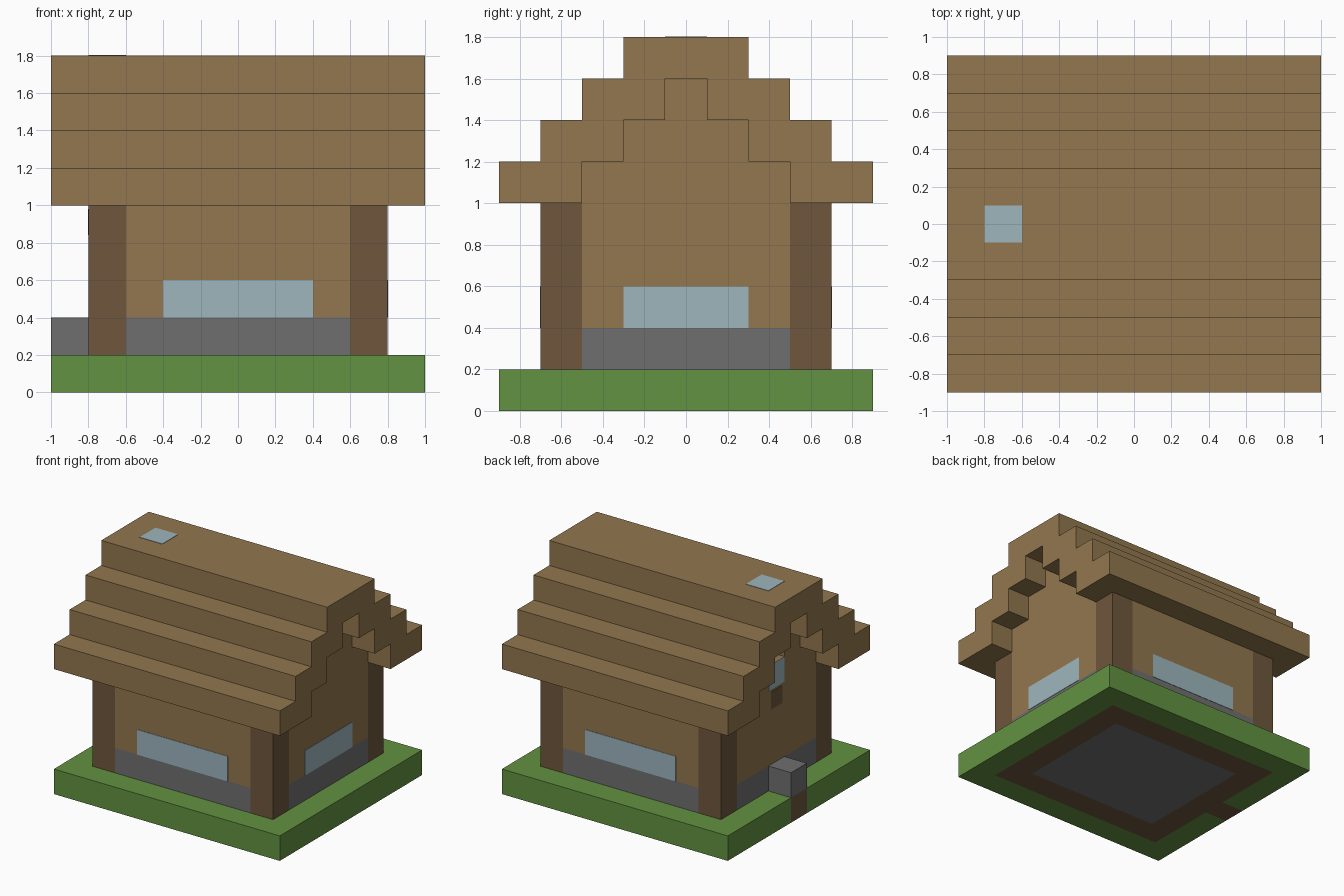
import bpy
import bmesh

cube = bpy.data.objects.get("Cube")
if cube:
    bpy.data.objects.remove(cube, do_unlink=True)


def make_material(name, rgb):
    color = [(c / 255 / 12.92) if c < 11 else ((c / 255 + 0.055) / 1.055) ** 2.4 for c in rgb] + [1]
    mat = bpy.data.materials.new(name)
    mat.use_nodes = True
    mat.diffuse_color = color
    bsdf = next(n for n in mat.node_tree.nodes if n.type == "BSDF_PRINCIPLED")
    bsdf.inputs["Base Color"].default_value = color
    bsdf.inputs["Roughness"].default_value = 0.9
    return mat


PLANK = make_material("plank_brown", (146, 119, 78))
LOG = make_material("log_brown", (110, 86, 60))
STONE = make_material("stone_grey", (111, 111, 111))
GRASS = make_material("grass_green", (98, 146, 65))
GLASS = make_material("pale_glass", (157, 182, 190))


def finish(name, bm, *mats):
    bmesh.ops.recalc_face_normals(bm, faces=bm.faces)
    mesh = bpy.data.meshes.new(name)
    bm.to_mesh(mesh)
    bm.free()
    for mat in mats:
        mesh.materials.append(mat)
    obj = bpy.data.objects.new(name, mesh)
    bpy.context.collection.objects.link(obj)
    return obj


def box(name, mat, xs, ys, zs):
    bm = bmesh.new()
    bmesh.ops.create_cube(bm, size=1)
    for v in bm.verts:
        v.co = [min(r) if c < 0 else max(r) for c, r in zip(v.co, (xs, ys, zs))]
    return finish(name, bm, mat)


def extrude_x(name, mat, half, xs):
    """Mirror a half outline of (y, z) points and extrude it along x."""
    outline = half + [(-y, z) for y, z in reversed(half)]
    bm = bmesh.new()
    face = bm.faces.new([bm.verts.new((xs[0], y, z)) for y, z in outline])
    moved = bmesh.ops.extrude_face_region(bm, geom=[face])["geom"]
    verts = [v for v in moved if isinstance(v, bmesh.types.BMVert)]
    bmesh.ops.translate(bm, verts=verts, vec=(xs[1] - xs[0], 0, 0))
    return finish(name, bm, mat)


def steps(y, z, count):
    """Stair outline climbing from the eave to the ridge."""
    points = []
    for i in range(count):
        points += [(y - 0.2 * i, z + 0.2 * i), (y - 0.2 * i, z + 0.2 * (i + 1))]
    return points


# Ground slab: grass border, earth under the walls, stone floor
bm = bmesh.new()
bmesh.ops.create_grid(bm, x_segments=10, y_segments=9, size=1)
for v in bm.verts:
    v.co.y *= 0.9
moved = bmesh.ops.extrude_face_region(bm, geom=bm.faces[:])["geom"]
bmesh.ops.translate(bm, verts=[v for v in moved if isinstance(v, bmesh.types.BMVert)], vec=(0, 0, 0.2))
for f in bm.faces:
    c = f.calc_center_median()
    if abs(c.x) < 0.6 and abs(c.y) < 0.5:
        f.material_index = 2
    elif (abs(c.x) < 0.8 and abs(c.y) < 0.7) or (c.x < -0.8 and abs(c.y) < 0.09):
        f.material_index = 1
finish("ground", bm, GRASS, LOG, STONE)

# Corner posts
for sx in (-1, 1):
    for sy in (-1, 1):
        box("corner_post", LOG, (sx * 0.6, sx * 0.8), (sy * 0.5, sy * 0.7), (0.2, 1.0))

# Long walls with their footings and windows
for side, s in (("front", -1), ("back", 1)):
    depth = (s * 0.5, s * 0.7)
    box(side + "_footing", STONE, (-0.6, 0.6), depth, (0.2, 0.4))
    box(side + "_wall", PLANK, (-0.6, 0.6), depth, (0.4, 1.0))
    box(side + "_window", GLASS, (-0.4, 0.4), (s * 0.699, s * 0.703), (0.4, 0.6))

# End footings
for s in (-1, 1):
    box("end_footing", STONE, (s * 0.6, s * 0.8), (-0.5, 0.5), (0.2, 0.4))

# Closed gable with a wide window
extrude_x("left_gable", PLANK, [(0.5, 0.4)] + steps(0.5, 1.0, 3)[1:], (0.6, 0.8))
box("left_window", GLASS, (0.799, 0.803), (-0.3, 0.3), (0.4, 0.6))

# Entrance gable with a small vent, glass pane and dark panel
gable = (-0.8, -0.6)
box("right_gable_wall", PLANK, gable, (-0.5, 0.5), (0.4, 1.2))
for s in (-1, 1):
    box("right_gable_cheek", PLANK, gable, (s * 0.1, s * 0.3), (1.2, 1.4))
box("right_gable_peak", PLANK, gable, (-0.1, 0.1), (1.4, 1.6))
box("gable_pane", GLASS, (-0.803, -0.799), (-0.1, 0.1), (1.0, 1.2))
box("door_panel", LOG, (-0.803, -0.799), (-0.07, 0.07), (0.84, 0.98))
box("door_step", STONE, (-1.0, -0.8), (-0.1, 0.1), (0.2, 0.4))

# Stepped roof with open underside, and its skylight
outer = steps(0.9, 1.0, 4)
inner = steps(0.5, 1.0, 3)
extrude_x("roof", PLANK, inner[::-1] + outer, (-1, 1))
box("skylight", GLASS, (-0.8, -0.6), (-0.1, 0.1), (1.799, 1.803))
